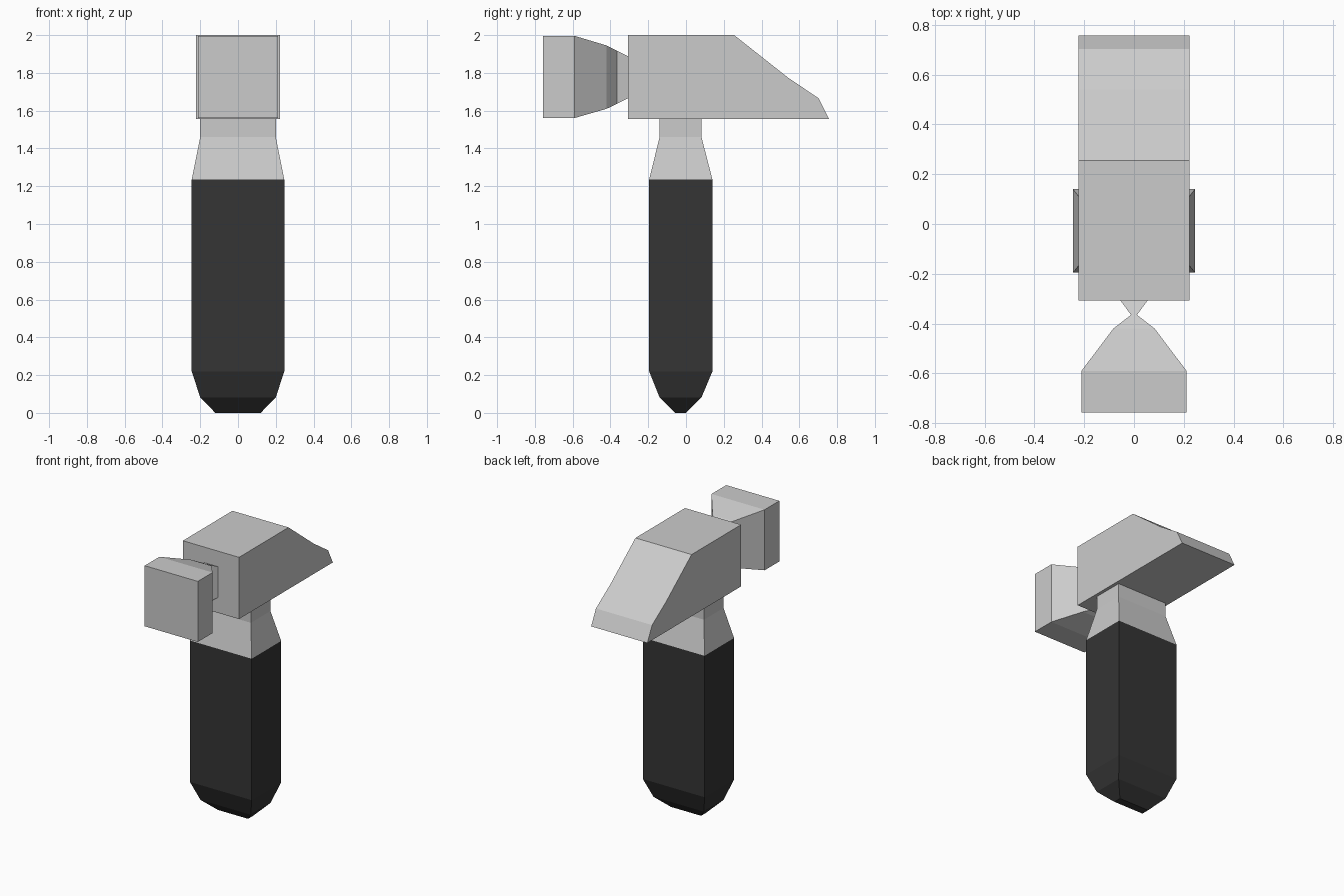
import bpy, bmesh

if "Cube" in bpy.data.objects:
    bpy.data.objects.remove(bpy.data.objects["Cube"])


def finish(name, bm, mat=None):
    bmesh.ops.recalc_face_normals(bm, faces=bm.faces)
    me = bpy.data.meshes.new(name)
    bm.to_mesh(me)
    bm.free()
    ob = bpy.data.objects.new(name, me)
    bpy.context.collection.objects.link(ob)
    if mat:
        me.materials.append(mat)
    return ob


def loft(name, rings, mat=None, cap_start=True, cap_end=True):
    """Join a run of four-point rings into a flat-sided solid."""
    bm = bmesh.new()
    loops = [[bm.verts.new(p) for p in ring] for ring in rings]
    for a, b in zip(loops, loops[1:]):
        for i in range(len(a)):
            j = (i + 1) % len(a)
            bm.faces.new((a[i], a[j], b[j], b[i]))
    if cap_start:
        bm.faces.new(loops[0])
    if cap_end:
        bm.faces.new(loops[-1])
    return finish(name, bm, mat)


def ring_z(z, hx, y0, y1):
    return [(-hx, y0, z), (hx, y0, z), (hx, y1, z), (-hx, y1, z)]


def ring_y(y, hx, z0, z1):
    return [(-hx, y, z0), (hx, y, z0), (hx, y, z1), (-hx, y, z1)]


dark = bpy.data.materials.new("dark_grip")
dark.diffuse_color = (0.035, 0.035, 0.035, 1)
dark.use_nodes = True
dark.node_tree.nodes["Principled BSDF"].inputs["Base Color"].default_value = dark.diffuse_color

# Dark grip with a chamfered butt
loft("grip", [ring_z(0, 0.12, -0.057, 0.0),
              ring_z(0.082, 0.2, -0.14, 0.082),
              ring_z(0.22, 0.245, -0.195, 0.14),
              ring_z(1.235, 0.245, -0.195, 0.14)], dark, cap_end=False)

# Tapered metal neck
loft("neck", [ring_z(1.235, 0.245, -0.195, 0.14),
              ring_z(1.46, 0.2, -0.14, 0.082),
              ring_z(1.56, 0.2, -0.14, 0.082)], cap_start=False, cap_end=False)

# Head block with a sloping wedge, extruded across x
profile = [(-0.307, 1.557), (-0.307, 2.0), (0.255, 2.0),
           (0.54, 1.775), (0.703, 1.665), (0.757, 1.557)]
loft("head", [[(x, y, z) for y, z in profile] for x in (-0.223, 0.223)])

# Striking face with its pinched stem
loft("striking_face", [ring_y(-0.757, 0.211, 1.561, 1.996),
                       ring_y(-0.59, 0.211, 1.561, 1.996),
                       ring_y(-0.42, 0.083, 1.61, 1.945),
                       ring_y(-0.365, 0.012, 1.637, 1.917),
                       ring_y(-0.305, 0.056, 1.667, 1.887)], cap_end=False)
